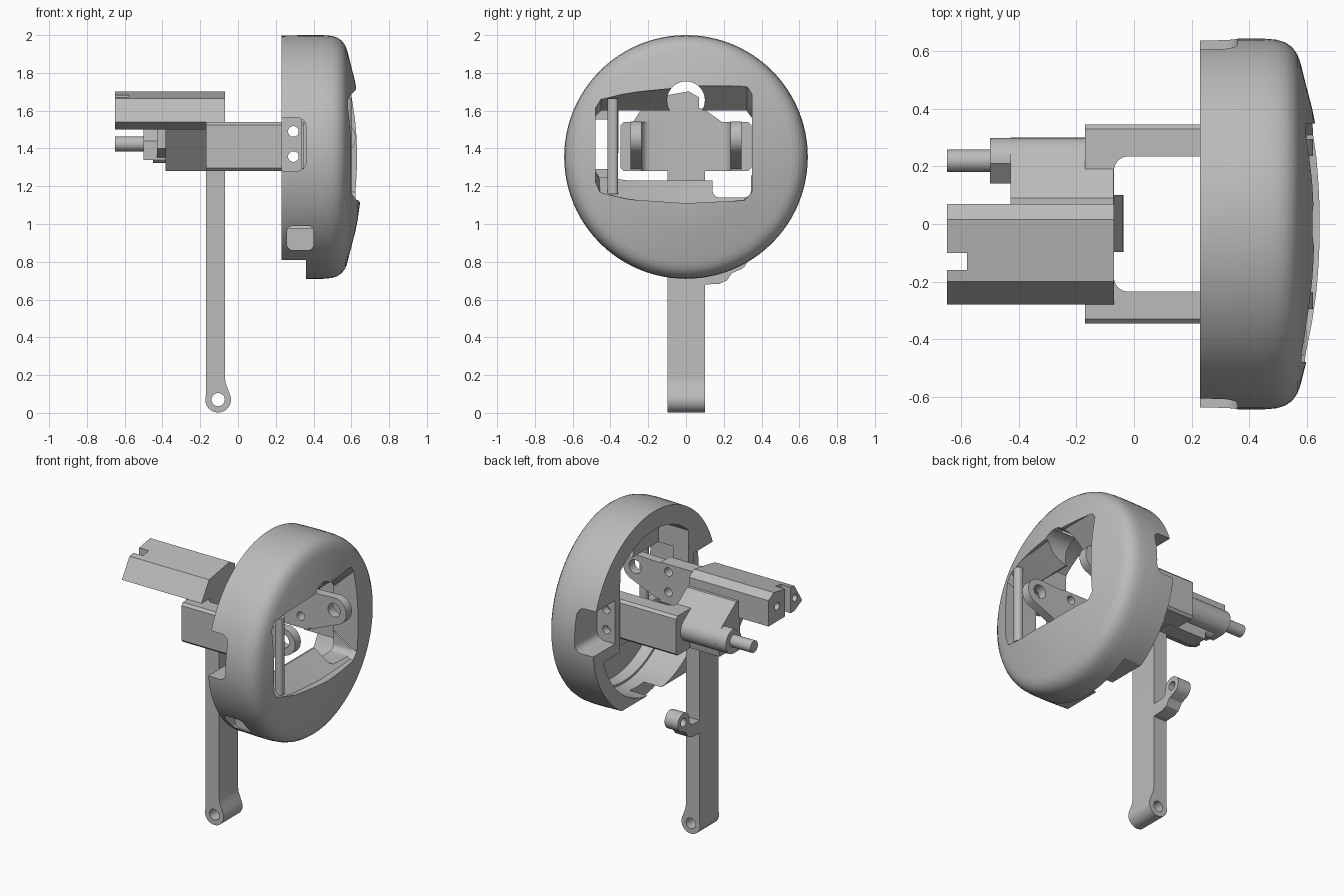
import bpy, bmesh, math
from mathutils import Vector

if "Cube" in bpy.data.objects:
    bpy.data.objects.remove(bpy.data.objects["Cube"])

grey = bpy.data.materials.new("plain grey")
grey.use_nodes = True
grey.diffuse_color = (0.5, 0.5, 0.5, 1)
grey.node_tree.nodes["Principled BSDF"].inputs["Base Color"].default_value = (0.5, 0.5, 0.5, 1)


def finish(name, bm):
    bmesh.ops.recalc_face_normals(bm, faces=bm.faces[:])
    me = bpy.data.meshes.new(name)
    bm.to_mesh(me)
    bm.free()
    me.materials.append(grey)
    ob = bpy.data.objects.new(name, me)
    bpy.context.collection.objects.link(ob)
    return ob


def place(axis, p, t):
    """Put a 2D point on the plane at t along the axis."""
    u, v = p
    return {"X": Vector((t, u, v)), "Y": Vector((u, t, v)), "Z": Vector((u, v, t))}[axis]


def loft(name, axis, sections):
    """Join outlines of equal point count, given as (position, points)."""
    bm = bmesh.new()
    rings = [[bm.verts.new(place(axis, p, t)) for p in pts] for t, pts in sections]
    n = len(rings[0])
    for a, b in zip(rings, rings[1:]):
        for i in range(n):
            j = (i + 1) % n
            bm.faces.new((a[i], a[j], b[j], b[i]))
    bm.faces.new(rings[0])
    bm.faces.new(rings[-1])
    return finish(name, bm)


def prism(name, axis, a, b, pts):
    return loft(name, axis, [(a, pts), (b, pts)])


def arc(cu, cv, r, a0, a1, n=10):
    return [(cu + r * math.cos(math.radians(a0 + (a1 - a0) * i / n)),
             cv + r * math.sin(math.radians(a0 + (a1 - a0) * i / n))) for i in range(n + 1)]


def rod(name, axis, a, b, cu, cv, r, n=32):
    return prism(name, axis, a, b, arc(cu, cv, r, 0, 360, n)[:-1])


def block(name, x0, x1, y0, y1, z0, z1):
    return prism(name, "X", x0, x1, [(y0, z0), (y1, z0), (y1, z1), (y0, z1)])


def rounded(u0, u1, v0, v1, r):
    return (arc(u1 - r, v0 + r, r, -90, 0, 6) + arc(u1 - r, v1 - r, r, 0, 90, 6)
            + arc(u0 + r, v1 - r, r, 90, 180, 6) + arc(u0 + r, v0 + r, r, 180, 270, 6))


def cut(ob, cutters):
    for c in cutters:
        m = ob.modifiers.new("cut", "BOOLEAN")
        m.operation, m.object, m.solver = "DIFFERENCE", c, "EXACT"
        with bpy.context.temp_override(object=ob, active_object=ob, selected_objects=[ob]):
            bpy.ops.object.modifier_apply(modifier=m.name)
        bpy.data.objects.remove(c)


CZ = 1.355  # height of the round housing's axis
parts = []

# Round housing: solid of revolution about x
profile = [(.642, .23), (.645, .34), (.645, .45), (.641, .495), (.632, .525), (.615, .55), (.59, .568),
           (.56, .579), (.5, .594), (.4, .62), (.33, .634), (.25, .645), (.15, .65), (.02, .653)]
housing = loft("round_housing", "X", [(x, arc(0, CZ, r, 0, 360, 96)[:-1]) for r, x in profile])

# Window through the front, narrowing towards the back
front = [(-.48, 1.22), (-.455, 1.165), (-.3, 1.13), (0, 1.11), (.31, 1.125), (.35, 1.17),
         (.35, 1.69), (.325, 1.73), (.05, 1.73), (-.25, 1.7), (-.45, 1.67), (-.48, 1.62)]
back = [(-.48, 1.28), (-.46, 1.25), (-.3, 1.23), (0, 1.23), (.3, 1.23), (.35, 1.26),
        (.35, 1.56), (.32, 1.6), (.05, 1.6), (-.3, 1.6), (-.45, 1.6), (-.48, 1.57)]
cutters = [
    # hollow back: arched upper space and round lower space
    prism("upper_hollow", "X", .1, .45, [(-.362, 1.08), (.362, 1.08)] + arc(0, CZ, .52, 47, 133, 24)),
    prism("lower_hollow", "X", .1, .453, arc(0, CZ, .55, 196, 344, 40)),
    prism("deep_hollow", "X", .2, .535, arc(0, CZ, .535, 213, 327, 32)),
    loft("window", "X", [(.34, back), (.46, back), (.6, front), (.75, front)]),
    prism("window_corner", "X", .15, .8, rounded(.14, .345, 1.14, 1.4, .04)),
    rod("window_top", "X", .15, .8, 0, 1.655, .1),
    block("bottom_gap", .1, .36, -.345, .345, .6, .81),
    prism("side_notch", "Y", -.8, -.4, rounded(.26, .40, .86, .99, .03)),
]
# Outer pockets that leave a thin wall beside each yoke arm
for s in (-1, 1):
    cutters.append(prism("arm_pocket", "Y", s * .41, s * .8, rounded(.1, .36, 1.28, 1.565, .05)))
cutters += [rod("bolt_hole", "Y", -.5, .5, .293, z, .028) for z in (1.357, 1.49)]
cut(housing, cutters)
parts.append(housing)

# Upright grip bar in the window
parts.append(prism("window_bar", "Z", 1.16, 1.665, rounded(.55, .602, -.415, -.36, .02)))

# Yoke crossbar with filleted inner corners, and two arms
plan = ([(-.05, .3), (-.17, .3), (-.17, -.3), (-.02, -.3), (-.02, -.235)]
        + arc(-.02, -.185, .05, 270, 180, 6) + arc(-.02, .185, .05, 180, 90, 6) + [(-.02, .3)])
parts.append(prism("yoke_crossbar", "Z", 1.281, 1.539, plan))
for side, s in (("left", 1), ("right", -1)):
    section = [(.235, 1.28), (.33, 1.28), (.346, 1.296), (.346, 1.524), (.33, 1.54), (.235, 1.54)]
    arm = prism(side + "_yoke_arm", "X", -.17, .35, [(s * y, z) for y, z in section])
    cut(arm, [rod("bolt_hole", "Y", -.5, .5, .293, z, .028) for z in (1.357, 1.49)])
    # Tapered pivot lug at the arm end
    outline = [(.34, 1.535), (.34, 1.29), (.39, 1.3)] + arc(.535, 1.455, .088, -62, 80, 14) + [(.39, 1.535)]
    lug = prism(side + "_pivot_lug", "Y", s * .236, s * .295, outline)
    cut(lug, [rod("pivot_hole", "Y", -.5, .5, .535, 1.46, .045)])
    parts += [arm, lug]

# Angular upper barrel with a slotted rear end
barrel = prism("upper_barrel", "X", -.65, -.07, [(-.2, 1.5), (-.28, 1.54), (-.2, 1.665), (.015, 1.702),
                                                 (.07, 1.67), (.07, 1.5)])
cut(barrel, [block("rear_slot", -.7, -.58, -.16, -.1, 1.4, 1.8),
             rod("rear_hole_a", "X", -.7, -.58, -.205, 1.585, .024),
             rod("rear_hole_b", "X", -.7, -.58, -.02, 1.6, .024)])
parts.append(barrel)

# Lower body with slanted underside, and rounded shoulder beside the barrel
parts.append(prism("lower_body", "X", -.385, -.1, [(-.1, 1.52), (-.1, 1.5), (.09, 1.28), (.2, 1.28),
                                                   (.22, 1.4), (.1, 1.52)]))
parts.append(prism("side_shoulder", "X", -.43, -.071, [(.05, 1.4), (.16, 1.34), (.22, 1.34)]
                   + arc(.22, 1.42, .08, -70, 55, 14) + [(.09, 1.612), (.05, 1.612)]))
# Side tube with its rod and small pin
parts.append(prism("side_tube", "X", -.5, -.11, [(.14, 1.44), (.14, 1.34), (.22, 1.34)]
                   + arc(.22, 1.42, .08, -70, 97, 16)))
parts.append(rod("side_rod", "X", -.65, -.45, .22, 1.424, .039))
parts.append(rod("small_pin", "X", -.45, -.35, .178, 1.36, .038))

# Long post with a pierced foot
post = prism("long_post", "Y", -.097, .1, [(-.17, 1.3), (-.17, .09)] + arc(-.105, .07, .068, 165, 380, 20)
             + [(-.055, .13), (-.066, .16), (-.07, .19), (-.07, 1.3)])
cut(post, [rod("foot_hole", "Y", -.3, .3, -.105, .07, .035)])
parts.append(post)

# Hooked eye on the side of the post
hook = prism("post_hook", "X", -.168, -.072, [(.08, .66), (.105, .68), (.175, .683), (.215, .7), (.243, .74)]
             + arc(.266, .815, .06, -60, 180, 16) + [(.2, .785), (.185, .77), (.16, .765), (.08, .765)])
cut(hook, [rod("hook_hole", "X", -.3, .1, .266, .815, .028)])
parts.append(hook)

# Smooth the round faces and keep the edges sharp
bpy.ops.object.select_all(action="DESELECT")
for ob in parts:
    ob.select_set(True)
bpy.context.view_layer.objects.active = housing
bpy.ops.object.shade_smooth_by_angle(angle=math.radians(30))
